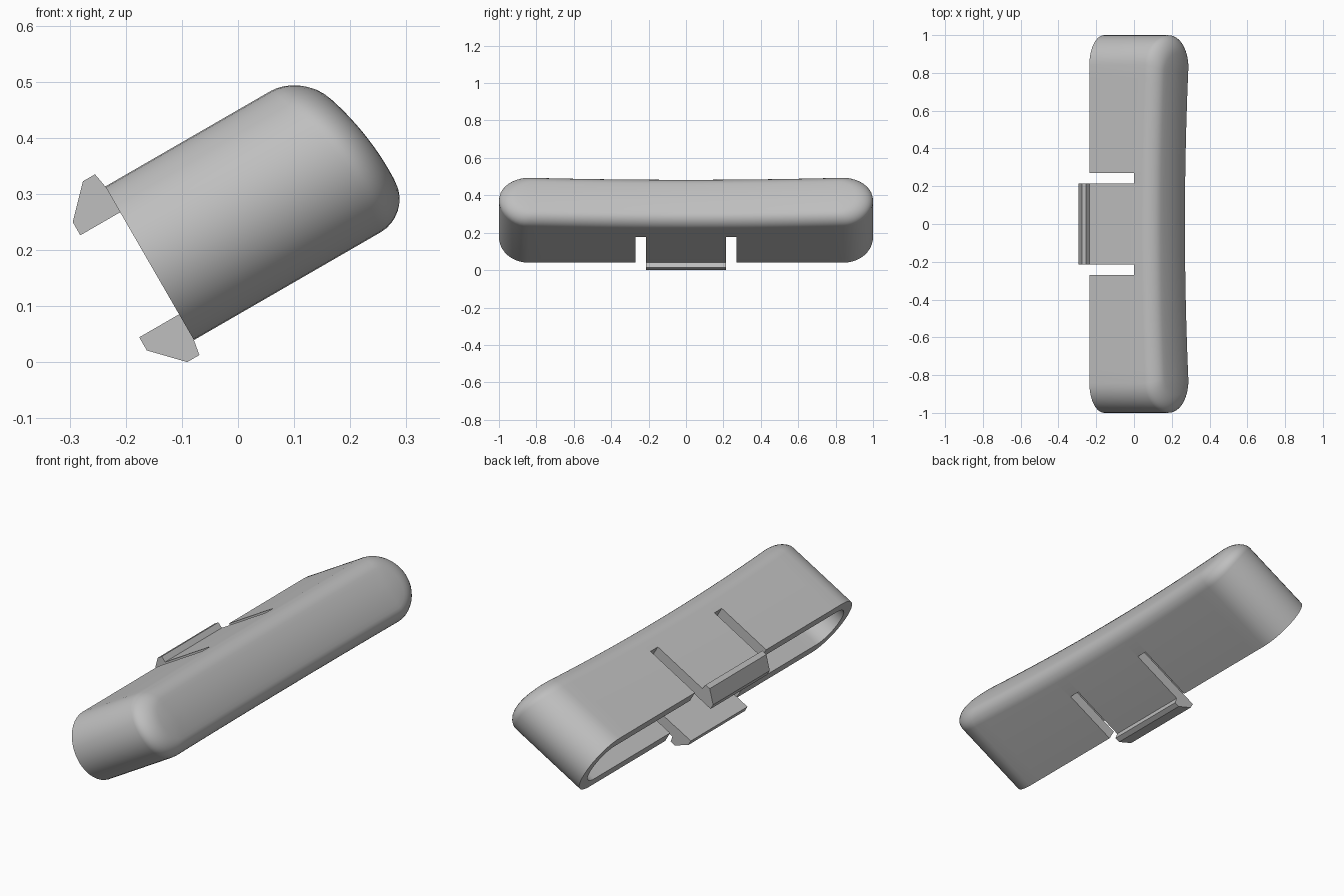
import bpy, bmesh, math
from mathutils import Matrix

cube = bpy.data.objects.get("Cube")
if cube:
    bpy.data.objects.remove(cube, do_unlink=True)

# Shared placement: local x = cap depth, y = length, z = cap thickness
PLACE = Matrix.Translation((-0.1575, 0, 0.1765)) @ Matrix.Rotation(math.radians(-30), 4, 'Y')
HALF, STRAIGHT, WALL, FILLET = 0.158, 0.842, 0.052, 0.06
SLOT_IN, SLOT_OUT, SLOT_DEPTH = 0.215, 0.27, 0.272

grey = bpy.data.materials.new("plain grey")
grey.use_nodes = True
tone = (0.52, 0.52, 0.52, 1)
grey.diffuse_color = tone
grey.node_tree.nodes["Principled BSDF"].inputs["Base Color"].default_value = tone


def finish(name, bm):
    bmesh.ops.recalc_face_normals(bm, faces=bm.faces)
    mesh = bpy.data.meshes.new(name)
    bm.to_mesh(mesh)
    bm.free()
    mesh.materials.append(grey)
    obj = bpy.data.objects.new(name, mesh)
    bpy.context.collection.objects.link(obj)
    obj.matrix_world = PLACE
    return obj


def select_only(obj):
    bpy.ops.object.select_all(action='DESELECT')
    obj.select_set(True)
    bpy.context.view_layer.objects.active = obj


def stadium(inset, shift=0.0, arc=20, along=24):
    """Rounded-end loop of (y, z) points."""
    r, s = HALF - inset, STRAIGHT - shift
    pts = []
    for side in (1, -1):
        for i in range(arc + 1):
            a = math.pi * (i / arc - 0.5)
            pts.append((side * (s + r * math.cos(a)), side * r * math.sin(a)))
        for i in range(1, along):
            pts.append((side * s * (1 - 2 * i / along), side * r))
    return pts


def front(y, z):
    """Domed across the thickness, dished along the length."""
    dish = 0.022 * max(0, 1 - (y / STRAIGHT) ** 2)
    return 0.4525 - (z + 0.07) ** 2 - dish


# Hollow cap: cavity floor, cavity wall, rim, outer wall, fillet, front face
def flat_ring(inset, x):
    return [(x, y, z) for y, z in stadium(inset)]


def front_ring(inset, drop):
    return [(front(y, z) - drop, y, z) for y, z in stadium(inset, 0.6 * inset)]


rings = [flat_ring(HALF, 0.345), flat_ring(WALL, 0.345), flat_ring(WALL, 0), flat_ring(0, 0)]
for k in range(9):
    a = math.pi / 2 * k / 8
    rings.append(front_ring(FILLET * (1 - math.cos(a)), FILLET * (1 - math.sin(a))))
for k in range(1, 6):
    rings.append(front_ring(FILLET + (HALF - FILLET) * k / 5, 0))

bm = bmesh.new()
loops = [[bm.verts.new(p) for p in ring] for ring in rings]
for a, b in zip(loops, loops[1:]):
    n = len(a)
    for i in range(n):
        j = (i + 1) % n
        bm.faces.new((a[i], a[j], b[j], b[i]))
bmesh.ops.remove_doubles(bm, verts=bm.verts, dist=1e-5)
cap = finish("cap_shell", bm)

# Slots through both walls on either side of the clips
for side in (1, -1):
    bm = bmesh.new()
    bmesh.ops.create_cube(bm, size=1)
    bmesh.ops.scale(bm, verts=bm.verts, vec=(SLOT_DEPTH + 0.1, SLOT_OUT - SLOT_IN, 0.6))
    bmesh.ops.translate(bm, verts=bm.verts,
                        vec=((SLOT_DEPTH - 0.1) / 2, side * (SLOT_IN + SLOT_OUT) / 2, 0))
    cutter = finish("slot_cutter", bm)
    cutter.hide_render = True
    mod = cap.modifiers.new("slot", 'BOOLEAN')
    mod.operation, mod.solver, mod.object = 'DIFFERENCE', 'EXACT', cutter
    select_only(cap)
    bpy.ops.object.modifier_apply(modifier=mod.name)
    bpy.data.objects.remove(cutter, do_unlink=True)

select_only(cap)
bpy.ops.object.shade_smooth_by_angle(angle=math.radians(30))

# Hooked snap clips on the upper and lower walls
hook = [(0, 0.105), (-0.082, 0.105), (-0.082, 0.132), (-0.03, 0.186), (-0.005, 0.186), (0, HALF)]
for name, side in (("upper_clip", 1), ("lower_clip", -1)):
    bm = bmesh.new()
    face = bm.faces.new([bm.verts.new((x, -SLOT_IN, side * z)) for x, z in hook])
    out = bmesh.ops.extrude_face_region(bm, geom=[face])
    moved = [v for v in out["geom"] if isinstance(v, bmesh.types.BMVert)]
    bmesh.ops.translate(bm, verts=moved, vec=(0, 2 * SLOT_IN, 0))
    if len(bm.faces) < len(hook) + 2:
        bm.faces.new([v for v in bm.verts if v not in moved])
    finish(name, bm)
